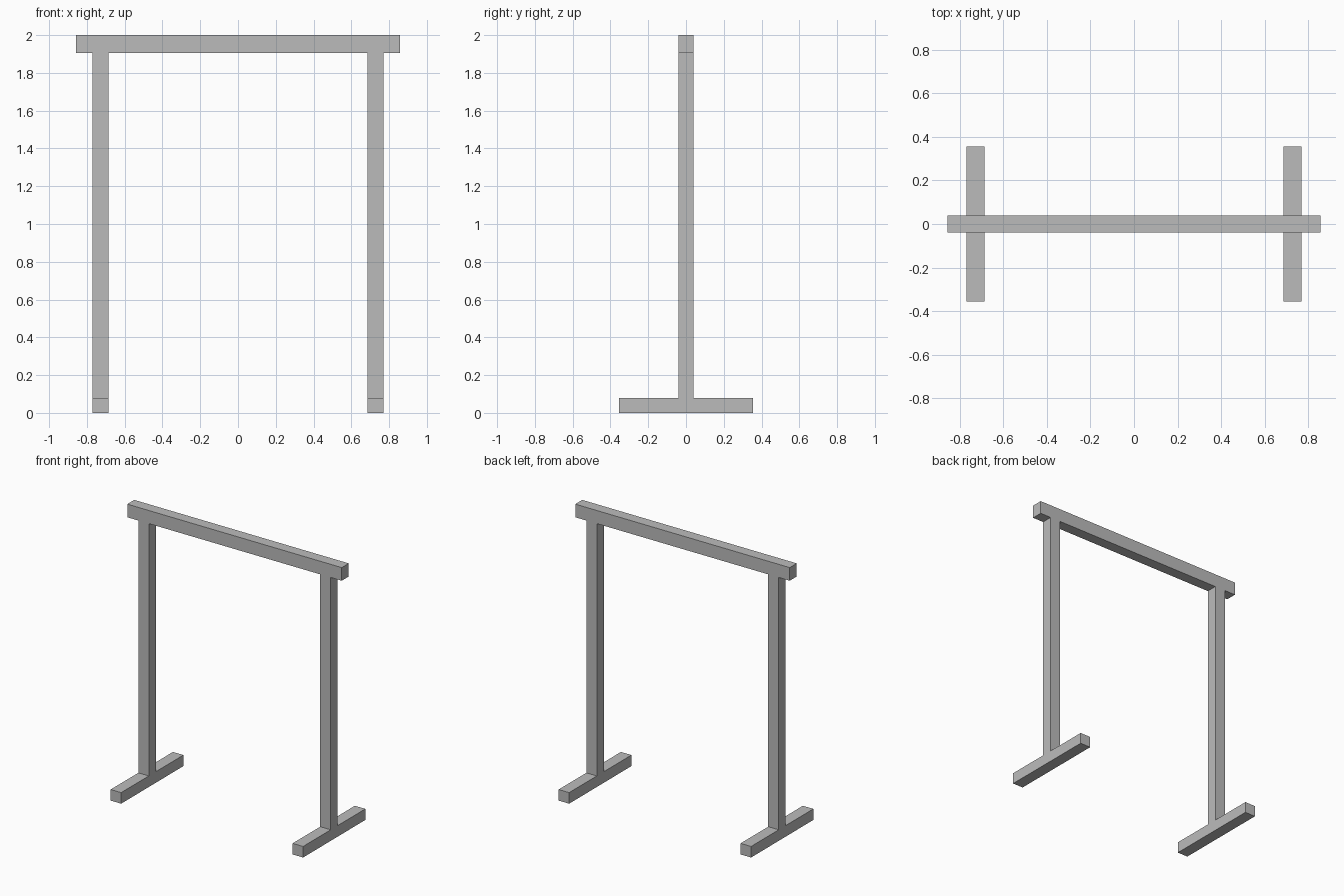
import bpy
import bmesh
from mathutils import Vector

default_cube = bpy.data.objects.get("Cube")
if default_cube:
    bpy.data.objects.remove(default_cube, do_unlink=True)

# Single plain grey material
grey = bpy.data.materials.new("plain_grey")
grey.use_nodes = True
colour = (0.5, 0.5, 0.5, 1.0)
grey.diffuse_color = colour
grey.node_tree.nodes["Principled BSDF"].inputs["Base Color"].default_value = colour


def add_box(name, low, high):
    """Box between two opposite corners."""
    low, high = Vector(low), Vector(high)
    bm = bmesh.new()
    bmesh.ops.create_cube(bm, size=1)
    bmesh.ops.scale(bm, vec=high - low, verts=bm.verts)
    mesh = bpy.data.meshes.new(name)
    bm.to_mesh(mesh)
    bm.free()
    mesh.materials.append(grey)
    obj = bpy.data.objects.new(name, mesh)
    obj.location = (low + high) / 2
    bpy.context.collection.objects.link(obj)
    return obj


HEIGHT = 2.0
BEAM_BOTTOM = 1.905
BEAM_HALF = 0.858
DEPTH = 0.04
INNER, OUTER = 0.686, 0.77
FOOT_TOP = 0.08
FOOT_HALF = 0.356

# Top beam
add_box("top_beam", (-BEAM_HALF, -DEPTH, BEAM_BOTTOM), (BEAM_HALF, DEPTH, HEIGHT))

# Post and foot on each side
for side, sign in (("left", 1), ("right", -1)):
    x0, x1 = sorted((sign * INNER, sign * OUTER))
    add_box(side + "_post", (x0, -DEPTH, FOOT_TOP), (x1, DEPTH, BEAM_BOTTOM))
    add_box(side + "_foot", (x0, -FOOT_HALF, 0), (x1, FOOT_HALF, FOOT_TOP))
